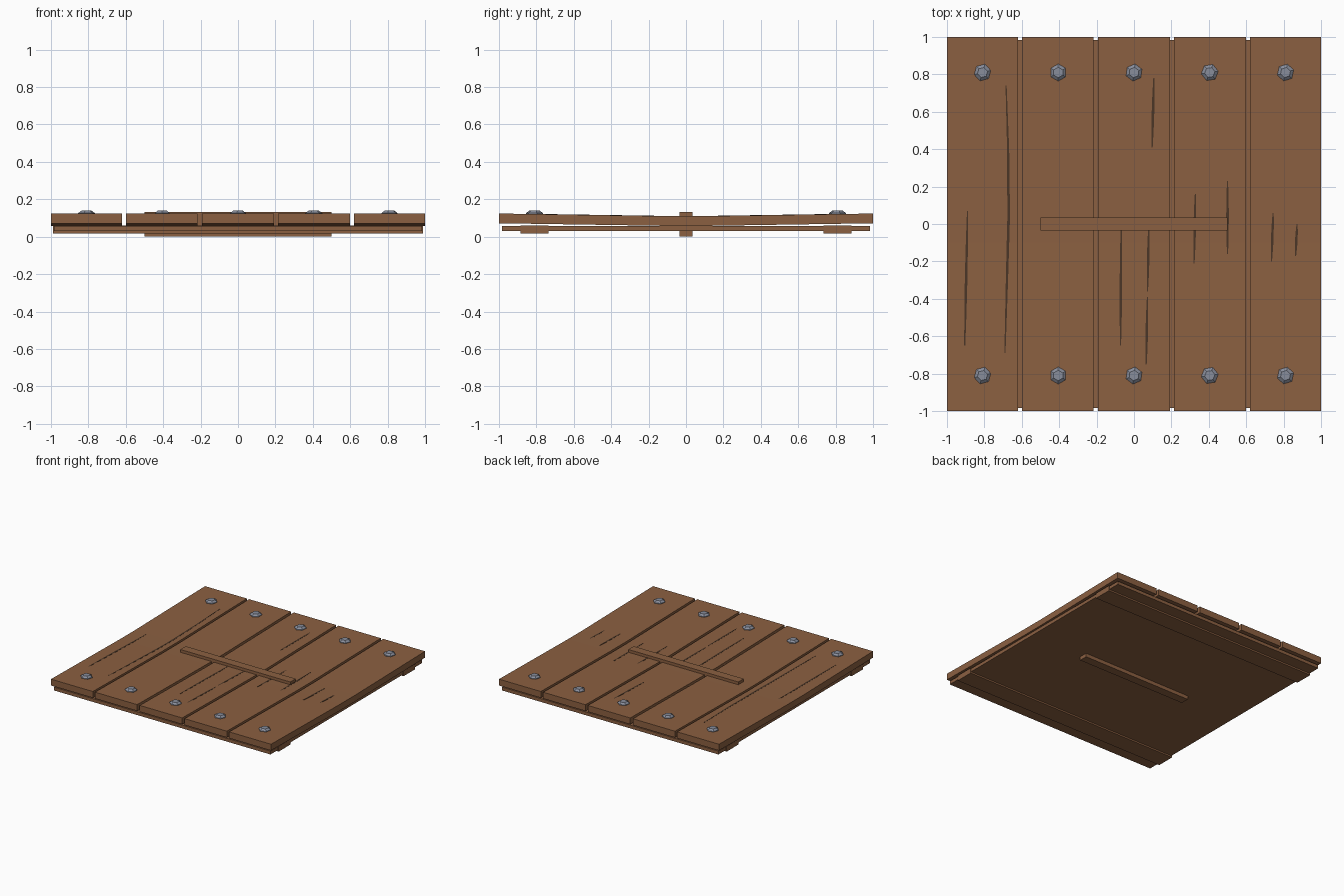
import bpy, bmesh, math
from mathutils import Matrix

cube = bpy.data.objects.get("Cube")
if cube:
    bpy.data.objects.remove(cube, do_unlink=True)


def material(name, rgb):
    m = bpy.data.materials.new(name)
    m.use_nodes = True
    m.diffuse_color = (*rgb, 1)
    m.node_tree.nodes["Principled BSDF"].inputs["Base Color"].default_value = (*rgb, 1)
    return m


WOOD = material("brown wood", (0.26, 0.117, 0.053))
CRACK = material("dark crack", (0.07, 0.037, 0.02))
STEEL = material("blue grey steel", (0.25, 0.27, 0.33))


def finish(name, bm, mat):
    bmesh.ops.recalc_face_normals(bm, faces=bm.faces[:])
    mesh = bpy.data.meshes.new(name)
    bm.to_mesh(mesh)
    bm.free()
    mesh.materials.append(mat)
    ob = bpy.data.objects.new(name, mesh)
    bpy.context.collection.objects.link(ob)
    return ob


def box(name, x, y, z):
    bm = bmesh.new()
    bmesh.ops.create_cube(bm, size=1)
    for v in bm.verts:
        v.co = [(a + b) / 2 + c * (b - a) for (a, b), c in zip((x, y, z), v.co)]
    return finish(name, bm, WOOD)


FLAT = 0.1


def sag(y):
    """Boards rise slightly from the flat middle towards both ends."""
    return 0.014 * max(0, abs(y) - FLAT) / (1 - FLAT)


def strip(name, sections, z0, z1, mat):
    """Loft rectangular sections (y, left x, right x) along y, bent by the sag."""
    bm = bmesh.new()
    rings = []
    for y, xa, xb in sections:
        s = sag(y)
        rings.append([bm.verts.new((x, y, z + s))
                      for x, z in ((xa, z0), (xb, z0), (xb, z1), (xa, z1))])
    for a, b in zip(rings, rings[1:]):
        for i in range(4):
            j = (i + 1) % 4
            bm.faces.new((a[i], a[j], b[j], b[i]))
    bm.faces.new(rings[0])
    bm.faces.new(rings[-1])
    return finish(name, bm, mat)


# Bent top planks with narrow gaps
TOP = 0.11
edges = [(-1, -0.62), (-0.6, -0.217), (-0.193, 0.192), (0.214, 0.598), (0.62, 1)]
for i, (xa, xb) in enumerate(edges):
    strip(f"plank_{i + 1}", [(y, xa, xb) for y in (-1, -FLAT, FLAT, 1)], 0.058, TOP, WOOD)

# Backing panel, two battens and the crossbar handle passing through
box("backing_panel", (-0.985, 0.985), (-0.985, 0.985), (0.03, 0.057))
for side, y in (("front", -0.81), ("back", 0.81)):
    box(side + "_batten", (-0.99, 0.99), (y - 0.075, y + 0.075), (0.017, 0.06))
box("crossbar", (-0.5, 0.5), (-0.035, 0.035), (0, 0.133))

# Tapering cracks in the plank tops
cracks = [
    [(-0.905, -0.65), (-0.89, 0.07)],
    [(-0.69, -0.69), (-0.67, 0.04), (-0.673, 0.4), (-0.684, 0.74)],
    [(0.097, 0.41), (0.106, 0.78)],
    [(-0.072, -0.65), (-0.068, 0)],
    [(0.072, -0.36), (0.08, 0)],
    [(0.065, -0.75), (0.072, -0.39)],
    [(0.321, -0.21), (0.328, 0.16)],
    [(0.5, -0.16), (0.5, 0.23)],
    [(0.735, -0.2), (0.744, 0.06)],
    [(0.864, -0.17), (0.872, 0)],
]


def crack_x(path, y):
    for (xa, ya), (xb, yb) in zip(path, path[1:]):
        if y <= yb:
            return xa + (xb - xa) * (y - ya) / (yb - ya)
    return path[-1][0]


for i, path in enumerate(cracks):
    lo, hi = path[0][1], path[-1][1]
    ys = {y for _, y in path} | {lo + (hi - lo) * k / 4 for k in range(5)}
    ys |= {y for y in (-FLAT, FLAT) if lo < y < hi}
    sections = []
    for y in sorted(ys):
        half = 0.003 + 0.004 * math.sin(math.pi * (y - lo) / (hi - lo))
        x = crack_x(path, y)
        sections.append((y, x - half, x + half))
    strip(f"crack_{i + 1}", sections, TOP - 0.002, TOP + 0.001, CRACK)


# Hexagonal bolt heads: straight collar, then a chamfer to a smaller flat top
def bolt(name, x, y, turn):
    bm = bmesh.new()
    for r0, r1, z0, z1 in ((0.046, 0.046, 0.105, 0.126), (0.046, 0.028, 0.126, 0.139)):
        bmesh.ops.create_cone(
            bm, cap_ends=True, segments=6, radius1=r0, radius2=r1, depth=z1 - z0,
            matrix=Matrix.Translation((x, y, (z0 + z1) / 2)) @ Matrix.Rotation(turn, 4, "Z"))
    bmesh.ops.remove_doubles(bm, verts=bm.verts[:], dist=0.0005)
    inner = [f for f in bm.faces if abs(f.normal.z) > 0.9
             and abs(f.calc_center_median().z - 0.126) < 0.001]
    bmesh.ops.delete(bm, geom=inner, context="FACES_ONLY")
    finish(name, bm, STEEL)


turns = [0.25, 0, 0.4, 0.15, 0.3]
for side, y in (("front", -0.81), ("back", 0.81)):
    for i, turn in enumerate(turns):
        bolt(f"{side}_bolt_{i + 1}", (i - 2) * 0.405, y, turn + math.pi / 6 * (i != 1))
